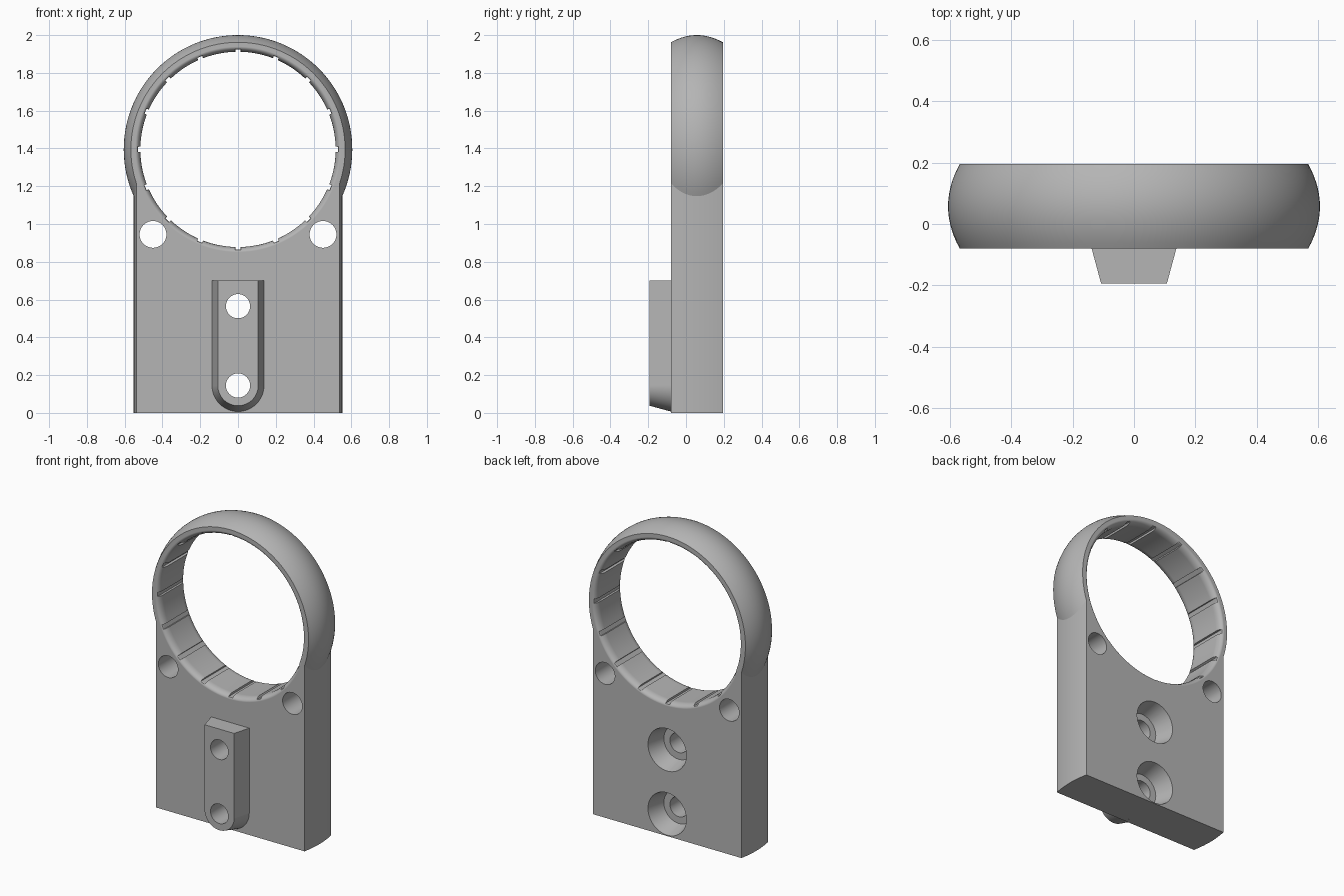
import bpy, bmesh
from math import sin, cos, acos, pi, sqrt, radians

if "Cube" in bpy.data.objects:
    bpy.data.objects.remove(bpy.data.objects["Cube"])

FRONT, BACK = -0.08, 0.195
MID, HALF = (FRONT + BACK) / 2, (BACK - FRONT) / 2
RING_Z = 1.395

grey = bpy.data.materials.new("plain grey")
grey.use_nodes = True
grey.diffuse_color = (0.46, 0.46, 0.46, 1)
grey.node_tree.nodes["Principled BSDF"].inputs["Base Color"].default_value = grey.diffuse_color


def loft(name, layers):
    """Skin equal-length (x, z) outlines placed at successive y, with end caps."""
    bm = bmesh.new()
    rows = [[bm.verts.new((x, y, z)) for x, z in pts] for y, pts in layers]
    n = len(rows[0])
    for a, b in zip(rows, rows[1:]):
        for i in range(n):
            j = (i + 1) % n
            bm.faces.new((a[i], a[j], b[j], b[i]))
    bm.faces.new(rows[0])
    bm.faces.new(rows[-1])
    bmesh.ops.recalc_face_normals(bm, faces=bm.faces)
    mesh = bpy.data.meshes.new(name)
    bm.to_mesh(mesh)
    bm.free()
    mesh.materials.append(grey)
    ob = bpy.data.objects.new(name, mesh)
    bpy.context.collection.objects.link(ob)
    return ob


def circle(x, z, r, n=48):
    return [(x + r * cos(2 * pi * i / n), z + r * sin(2 * pi * i / n)) for i in range(n)]


def turned(name, x, z, profile):
    return loft(name, [(y, circle(x, z, r)) for y, r in profile])


# Body: bulging ring flowing into a plate with gently bowed sides
def body_outline(t):
    r, w = 0.605 - 0.038 * t * t, 0.552 - 0.014 * t * t
    a = acos(w / r)
    n = 96
    angles = [-a + (pi + 2 * a) * i / n for i in range(n + 1)]
    arc = [(r * cos(q), RING_Z + r * sin(q)) for q in angles]
    return [(w, 0)] + arc + [(-w, 0)]


steps = [-1 + i / 7 for i in range(15)]
body = loft("ring_and_plate", [(MID + HALF * t, body_outline(t)) for t in steps])


# Mounting rib: tapered sides, flat top and round lower end
def rib_outline(y):
    r = 0.108 + 0.27 * (y + 0.19)
    arc = [(r * cos(pi + pi * i / 32), 0.145 + r * sin(pi + pi * i / 32)) for i in range(33)]
    return [(-r, 0.7)] + arc + [(r, 0.7)]


rib = loft("mounting_rib", [(y, rib_outline(y)) for y in (-0.193, -0.05)])


# Ring bore: rounded rims and sixteen shallow grooves
def bore_outline(r):
    pts = []
    groove = max(r, 0.530)
    half, slope = 0.026, 0.002
    for k in range(16):
        c = 2 * pi * k / 16
        pts += [(c - half - slope, r), (c - half, groove), (c + half, groove), (c + half + slope, r)]
        gap = 2 * pi / 16 - 2 * (half + slope)
        pts += [(c + half + slope + gap * i / 7, r) for i in range(1, 7)]
    return [(q * cos(a), RING_Z + q * sin(a)) for a, q in pts]


depth, flare, bore_r = 0.045, 0.027, 0.517
rim = [(depth * (1 - cos(pi / 2 * i / 7)), bore_r + flare * (1 - sin(pi / 2 * i / 7)))
       for i in range(8)]
layers = [(FRONT - 0.02, bore_r + flare)]
layers += [(FRONT + d, r) for d, r in rim]
layers += [(BACK - d, r) for d, r in reversed(rim)]
layers += [(BACK + 0.02, bore_r + flare)]
cutters = [loft("bore_cutter", [(y, bore_outline(r)) for y, r in layers])]

# Side holes straight through the plate
for side in (-1, 1):
    cutters.append(turned("side_hole_cutter", side * 0.45, 0.945, [(-0.3, 0.071), (0.3, 0.071)]))

# Screw holes with tapered recesses in the back
screw = [turned("screw_hole_cutter", 0, z,
                [(-0.3, 0.064), (0.075, 0.064), (0.075, 0.108), (BACK, 0.139), (0.215, 0.144)])
         for z in (0.145, 0.565)]


def cut(ob, tools):
    bpy.context.view_layer.objects.active = ob
    for tool in tools:
        m = ob.modifiers.new("cut", "BOOLEAN")
        m.operation, m.solver, m.object = "DIFFERENCE", "EXACT", tool
        bpy.ops.object.modifier_apply(modifier=m.name)


cut(body, cutters + screw)
cut(rib, screw)
for tool in cutters + screw:
    bpy.data.objects.remove(tool)

# Smooth curved walls, crisp corners
for ob in (body, rib):
    bpy.ops.object.select_all(action="DESELECT")
    ob.select_set(True)
    bpy.context.view_layer.objects.active = ob
    bpy.ops.object.shade_smooth_by_angle(angle=radians(20))
    wn = ob.modifiers.new("even_shading", "WEIGHTED_NORMAL")
    wn.keep_sharp = True
